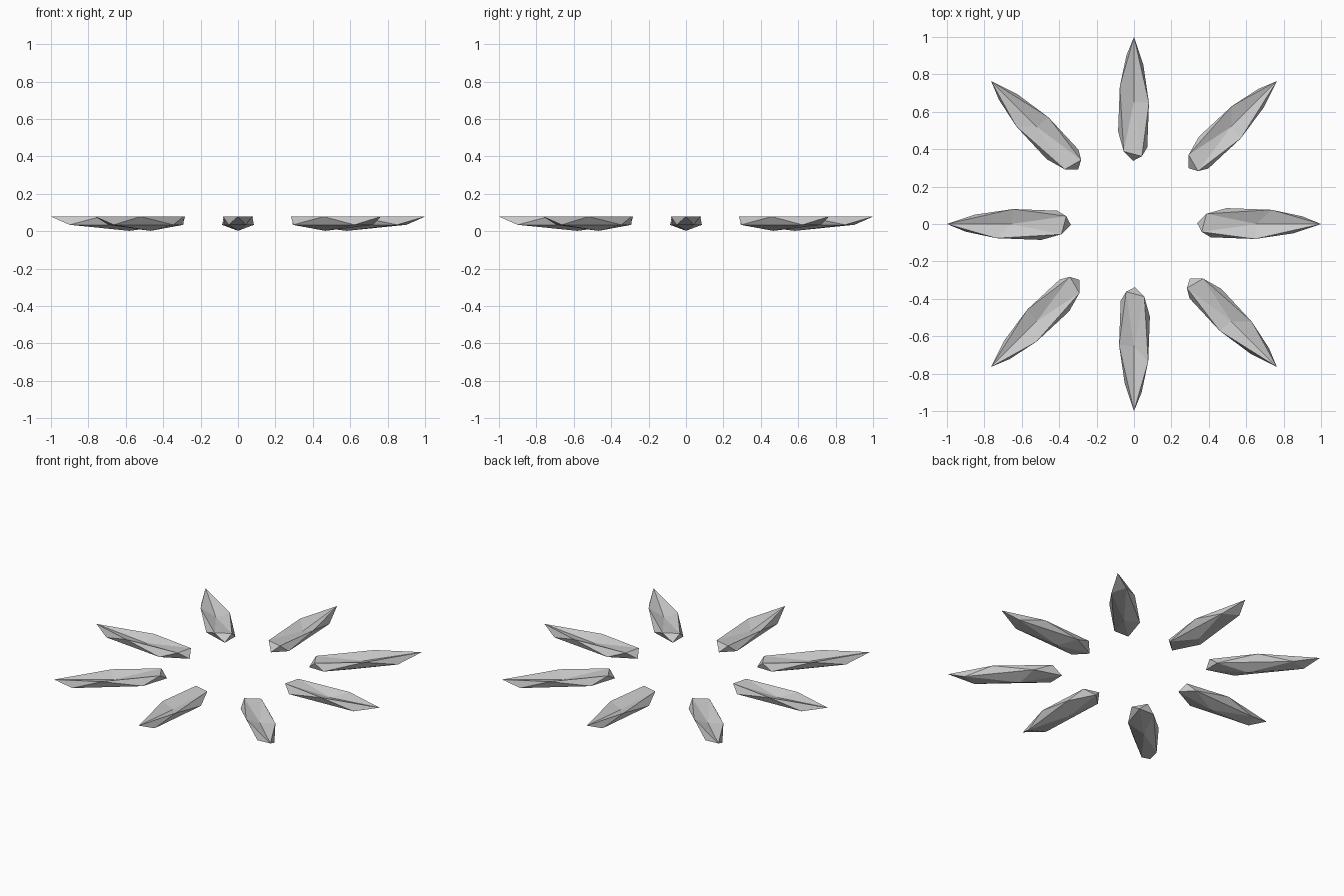
import bpy, bmesh, math
from mathutils import Matrix

if "Cube" in bpy.data.objects:
    bpy.data.objects.remove(bpy.data.objects["Cube"])

# Faceted shard pointing along +x: (x, y) of the rim ring and the lower ring
RIM = [(1.0, 0.0), (0.735, 0.076), (0.388, 0.055), (0.362, -0.042), (0.647, -0.08)]
LOW = [(0.90, 0.041), (0.495, 0.085), (0.338, 0.004), (0.41, -0.071), (0.85, -0.05)]
RIM_Z, LOW_Z = 0.078, 0.034
DENT = (0.655, 0.0, 0.05)      # sunken centre of the top
KEEL = (0.58, 0.0, 0.002)      # lowest point underneath


def make_shard(name, angle, shift):
    bm = bmesh.new()
    rim = [bm.verts.new((x, y, RIM_Z)) for x, y in RIM]
    low = [bm.verts.new((x, y, LOW_Z)) for x, y in LOW]
    dent, keel = bm.verts.new(DENT), bm.verts.new(KEEL)
    for i in range(5):
        j = (i + 1) % 5
        bm.faces.new((dent, rim[i], rim[j]))        # sunken top
        bm.faces.new((rim[i], low[i], rim[j]))      # belt
        bm.faces.new((low[i], low[j], rim[j]))
        bm.faces.new((keel, low[j], low[i]))        # underside
    bm.transform(Matrix.Rotation(angle, 4, 'Z') @ Matrix.Translation((shift, 0, 0)))
    mesh = bpy.data.meshes.new(name)
    bm.to_mesh(mesh)
    bm.free()
    bpy.context.collection.objects.link(bpy.data.objects.new(name, mesh))


# Ring of eight shards, the diagonal ones set slightly further out
for k in range(8):
    make_shard(f"shard_{k + 1}", k * math.pi / 4, 0.08 if k % 2 else 0.0)
